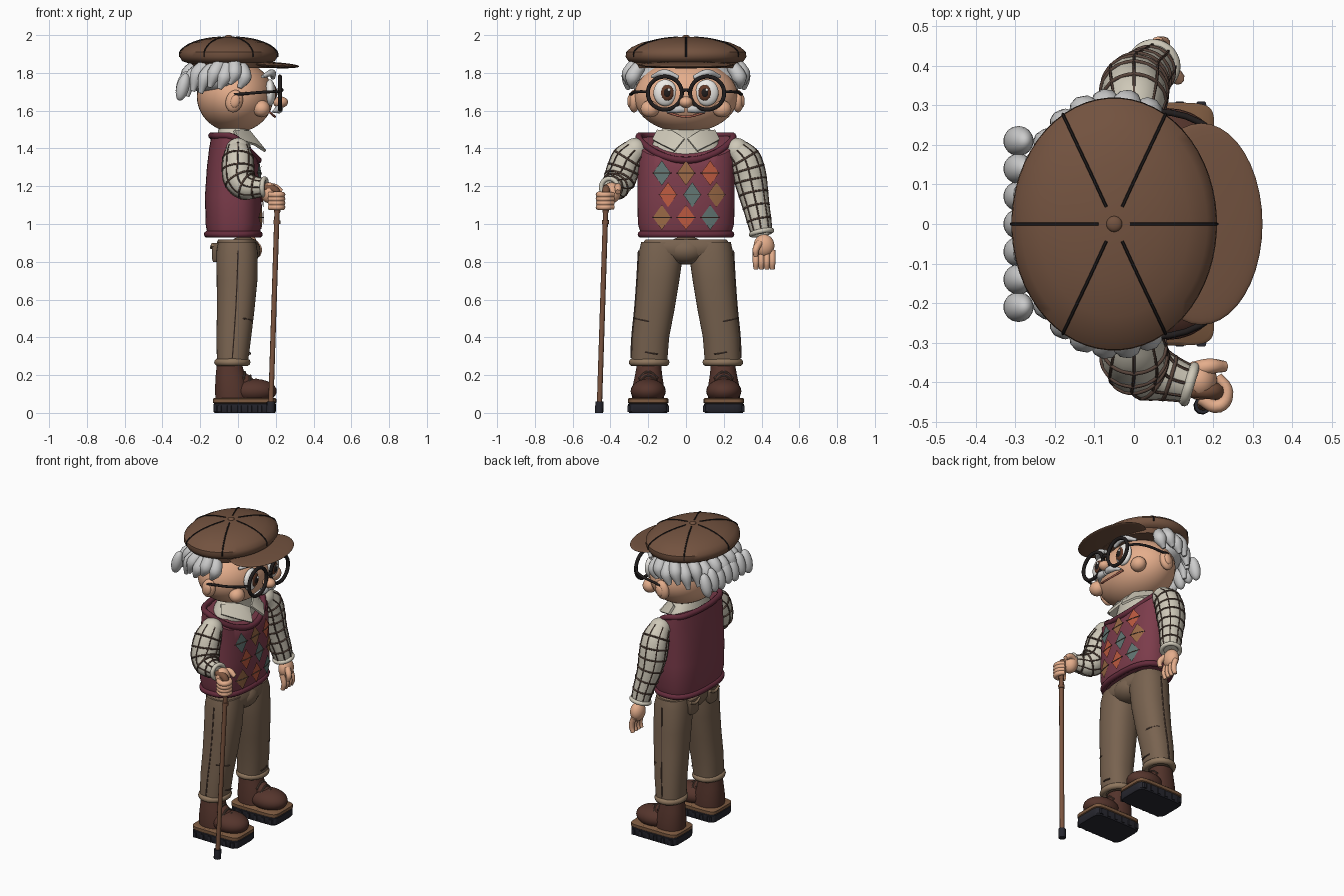
import bpy, bmesh
from math import sin, cos, pi, radians
from mathutils import Vector, Matrix, Euler

if "Cube" in bpy.data.objects:
    bpy.data.objects.remove(bpy.data.objects["Cube"])

COL = dict(skin=(.78, .42, .26), wool=(.20, .045, .07), trim=(.13, .025, .045), shirt=(.62, .58, .48),
           pants=(.19, .125, .08), hem=(.27, .18, .11), cap=(.17, .085, .05), hair=(.6, .58, .58),
           dark=(.015, .012, .012), line=(.1, .06, .045), shoe=(.09, .035, .025), welt=(.2, .1, .05),
           rubber=(.02, .02, .028), cane=(.2, .09, .05), white=(.85, .83, .8), iris=(.12, .04, .02),
           teal=(.12, .18, .17), tan=(.32, .14, .06), red=(.5, .1, .05), lip=(.4, .12, .08))
MATS = {}
for k, c in COL.items():
    MATS[k] = bpy.data.materials.new(k)
    MATS[k].diffuse_color = (*c, 1)


def finish(name, bm, mat):
    bmesh.ops.recalc_face_normals(bm, faces=bm.faces)
    me = bpy.data.meshes.new(name)
    bm.to_mesh(me)
    bm.free()
    me.materials.append(MATS[mat])
    ob = bpy.data.objects.new(name, me)
    bpy.context.collection.objects.link(ob)
    return ob


def ball(name, loc, size, mat, rot=(0, 0, 0), seg=24):
    bm = bmesh.new()
    m = Matrix.LocRotScale(Vector(loc), Euler([radians(a) for a in rot]), Vector(size))
    bmesh.ops.create_uvsphere(bm, u_segments=seg, v_segments=seg * 2 // 3, radius=1, matrix=m)
    return finish(name, bm, mat)


def outline(a, n):
    c, s = cos(a), sin(a)
    return (abs(c) ** (2 / n) * (1 if c > 0 else -1), abs(s) ** (2 / n) * (1 if s > 0 else -1))


def loft(name, rings, mat, n=2.0, seg=40, clamp=None):
    """rings: (z, centre x, centre y, radius x, radius y)"""
    bm = bmesh.new()
    rows = []
    for z, cx, cy, rx, ry in rings:
        row = []
        for i in range(seg):
            u, v = outline(2 * pi * (i + .5) / seg, n)
            x = cx + rx * u
            row.append(bm.verts.new((x, cy + ry * v, min(z, clamp(x)) if clamp else z)))
        rows.append(row)
    for a, b in zip(rows, rows[1:]):
        for i in range(seg):
            j = (i + 1) % seg
            bm.faces.new((a[i], a[j], b[j], b[i]))
    bm.faces.new(rows[0])
    bm.faces.new(rows[-1])
    return finish(name, bm, mat)


def tube(name, pts, r, mat, closed=False, smooth=True, res=3):
    cu = bpy.data.curves.new(name, 'CURVE')
    cu.dimensions, cu.bevel_depth, cu.bevel_resolution = '3D', 1.0, res
    cu.use_fill_caps, cu.resolution_u = True, 5
    sp = cu.splines.new('BEZIER')
    sp.bezier_points.add(len(pts) - 1)
    for i, (bp, p) in enumerate(zip(sp.bezier_points, pts)):
        bp.co = p
        bp.radius = r[i] if isinstance(r, (list, tuple)) else r
        bp.handle_left_type = bp.handle_right_type = 'AUTO' if smooth else 'VECTOR'
    sp.use_cyclic_u = closed
    cu.materials.append(MATS[mat])
    ob = bpy.data.objects.new(name, cu)
    bpy.context.collection.objects.link(ob)
    return ob


def hoop(name, c, u, v, r, mat, k=12):
    c, u, v = Vector(c), Vector(u), Vector(v)
    return tube(name, [c + u * cos(2 * pi * i / k) + v * sin(2 * pi * i / k) for i in range(k)], r, mat, True)


# Flat cap: crown, band, brim, button, seams
CROWN = [(1.85, .21, .27), (1.862, .245, .305), (1.885, .26, .32), (1.91, .258, .318), (1.935, .235, .29),
         (1.96, .19, .235), (1.98, .12, .15), (1.99, .04, .05)]
loft("cap_crown", [(z, -.05, 0, rx, ry) for z, rx, ry in CROWN], 'cap', seg=56)
loft("cap_band", [(1.825, -.03, 0, .21, .27), (1.855, -.04, 0, .225, .285)], 'cap')
ball("cap_brim", (.17, 0, 1.842), (.155, .255, .016), 'cap', (0, 3, 0), 40)
ball("cap_button", (-.05, 0, 1.99), (.02, .02, .011), 'cap')
for i in range(6):
    a = i * pi / 3
    tube("cap_seam", [(-.05 + rx * cos(a), ry * sin(a), z) for z, rx, ry in CROWN[2:]], .004, 'dark', res=1)

# Head
ball("head", (-.015, 0, 1.675), (.203, .275, .19), 'skin', seg=40)
ball("nose", (.225, 0, 1.645), (.04, .036, .03), 'skin')
tube("mouth", [(.17, -.1, 1.59), (.195, 0, 1.568), (.17, .1, 1.59)], .006, 'lip')
for s in (-1, 1):
    ball("ear", (-.02, s * .275, 1.65), (.045, .03, .06), 'skin', (0, 15, 0))
    ball("ear_inner", (-.015, s * .297, 1.65), (.025, .014, .035), 'skin', (0, 15, 0))
    ball("cheek", (.125, s * .19, 1.61), (.045, .05, .045), 'skin')
    ball("eye", (.17, s * .11, 1.695), (.028, .062, .07), 'white')
    ball("iris", (.19, s * .1, 1.695), (.015, .035, .042), 'iris')
    ball("pupil", (.198, s * .1, 1.695), (.011, .02, .025), 'dark')
    ball("eye_glint", (.207, s * .1 + .01, 1.71), (.006, .008, .008), 'white', seg=12)
    tube("eyebrow", [(.185, s * .04, 1.775), (.18, s * .11, 1.8), (.13, s * .18, 1.78)], [.012, .02, .009], 'hair')
    tube("moustache", [(.215, s * .008, 1.607), (.215, s * .05, 1.607), (.185, s * .1, 1.594)],
         [.018, .022, .006], 'hair')
    hoop("glasses_rim", (.222, s * .112, 1.693), (0, .09, 0), (0, 0, .087), .011, 'dark', 16)
    tube("glasses_temple", [(.222, s * .2, 1.70), (.17, s * .255, 1.70), (-.02, s * .295, 1.685)], .008, 'dark')
tube("glasses_bridge", [(.222, -.026, 1.7), (.232, 0, 1.71), (.222, .026, 1.7)], .009, 'dark')

# Hair: underlying mass, side locks, low back curls
ball("hair_mass", (-.085, 0, 1.765), (.17, .275, .1), 'hair', seg=32)
for i in range(17):
    a = radians(68 + i * 14)
    back = max(0, -cos(a))
    z = 1.775 + .02 * (i % 2)
    p, q = Vector((-.04 + .15 * cos(a), .265 * sin(a), z + .06)), Vector((-.05 + .22 * cos(a), .305 * sin(a), z))
    tube("hair_lock", [p, q, q + Vector((-.025, .005 * sin(a), -.055 - .05 * back))], [.035, .04, .012], 'hair')
for i in range(-3, 4):
    ball("hair_curl", (-.292, i * .07, 1.735 - .01 * (i % 2)), (.034, .038, .075), 'hair', (0, 15, 0), 18)

# Neck and collar
loft("shirt_front", [(1.3, -.02, 0, .1, .2), (1.4, -.03, 0, .1, .19), (1.46, -.03, 0, .085, .16),
                     (1.51, -.02, 0, .08, .12)], 'shirt')
for s in (-1, 1):
    bm = bmesh.new()
    P = [(.09, .008, 1.45), (.06, .07, 1.49), (-.02, .15, 1.495), (0, .175, 1.445), (.09, .13, 1.42), (.145, .06, 1.385)]
    vs = [bm.verts.new((x, s * y, z)) for x, y, z in P]
    for f in ((0, 1, 5), (1, 4, 5), (1, 2, 3, 4)):
        bm.faces.new([vs[i] for i in f])
    ob = finish("collar_flap", bm, 'shirt')
    md = ob.modifiers.new("thick", 'SOLIDIFY')
    md.thickness, md.offset = .014, 0

# Vest with sloping neckline
loft("vest", [(.935, -.025, 0, .135, .235), (1.0, -.022, 0, .15, .255), (1.15, -.025, 0, .15, .258),
              (1.3, -.025, 0, .14, .258), (1.4, -.025, 0, .128, .262), (1.465, -.03, 0, .112, .258)],
     'wool', 2.6, 56, lambda x: 1.465 - .9 * max(0, x + .03))
hem = [outline(2 * pi * i / 24, 2.6) for i in range(24)]
tube("vest_hem", [(-.025 + .138 * u, .238 * v, .945) for u, v in hem], .018, 'trim', True)
N = [(-.13, .12, 1.467), (-.1, .21, 1.467), (-.03, .25, 1.462), (.03, .215, 1.415), (.085, .12, 1.36)]
tube("vest_neck_trim", [(-.14, 0, 1.467)] + N + [(.108, 0, 1.338)] + [(x, -y, z) for x, y, z in N[::-1]],
     .018, 'trim', True)

# Argyle diamonds, laid on the vest front
def front_x(y, z):
    return -.022 + (.15 - .07 * max(0, z - 1.15)) * (1 - abs(y / .258) ** 2.6) ** (1 / 2.6)


for r, (z0, y0, cols) in enumerate([(1.27, 0, ('teal', 'tan', 'red')), (1.155, .033, ('red', 'teal', 'tan')),
                                    (1.035, 0, ('tan', 'red', 'teal'))]):
    for c, col in enumerate(cols):
        yc = y0 + (c - 1) * .128
        bm = bmesh.new()
        vs = [bm.verts.new((front_x(y, z) + .006, y, z)) for y, z in
              ((yc, z0), (yc - .047, z0), (yc, z0 + .066), (yc + .047, z0), (yc, z0 - .066))]
        for i in range(4):
            bm.faces.new((vs[0], vs[1 + i], vs[1 + (i + 1) % 4]))
        finish("argyle_diamond", bm, col)
        tube("argyle_stitch", [(front_x(y, z0) + .007, y, z0) for y in (yc - .05, yc, yc + .05)], .0025, 'line', res=1)

# Sleeves with checked lines
def sleeve(name, pts, rad):
    pts = [Vector(p) for p in pts]
    tube(name, pts, rad, 'shirt', res=6)
    ball(name + "_shoulder", pts[0], [rad[0]] * 3, 'shirt')
    lines = [[] for _ in range(8)]
    for i, p in enumerate(pts):
        t = (pts[min(i + 1, len(pts) - 1)] - pts[max(i - 1, 0)]).normalized()
        u = t.cross(Vector((0, 1, 0))).normalized()
        v = t.cross(u)
        for k, L in enumerate(lines):
            L.append(p + (u * cos(k * pi / 4) + v * sin(k * pi / 4)) * rad[i])
        if 0 < i < len(pts) - 1:
            hoop(name + "_check", p, u * rad[i], v * rad[i], .005, 'line', 10)
    for L in lines:
        tube(name + "_stripe", L, .004, 'line', res=1)
    hoop(name + "_cuff", pts[-1], u * rad[-1], v * rad[-1], .013, 'shirt')


sleeve("left_sleeve", [(0, .27, 1.39), (0, .31, 1.345), (0, .33, 1.29), (.002, .343, 1.23), (.01, .357, 1.16),
                       (.025, .372, 1.09), (.04, .387, 1.02), (.05, .4, .955)],
       [.065, .08, .084, .083, .076, .068, .062, .055])
sleeve("right_sleeve", [(0, -.27, 1.39), (0, -.31, 1.345), (0, -.333, 1.29), (.01, -.352, 1.235),
                        (.045, -.375, 1.2), (.09, -.39, 1.195), (.14, -.405, 1.195)],
       [.065, .08, .083, .082, .072, .056, .045])

# Hands
ball("left_palm", (.06, .413, .885), (.042, .055, .06), 'skin')
for i in range(4):
    y = .37 + i * .029
    tube("left_finger", [(.06, y, .86), (.075, y, .80), (.065, y, .762)], [.017, .017, .013], 'skin')
tube("left_thumb", [(.085, .39, .9), (.11, .37, .865), (.105, .37, .83)], [.02, .018, .012], 'skin')
ball("right_palm", (.165, -.395, 1.165), (.045, .05, .055), 'skin')
for i in range(4):
    z = 1.155 - i * .022
    tube("right_finger", [(.165, -.44, z), (.215, -.46, z), (.235, -.425, z), (.21, -.385, z)],
         [.016, .017, .016, .013], 'skin')
tube("right_thumb", [(.15, -.37, 1.18), (.19, -.36, 1.195), (.23, -.36, 1.17)], [.022, .02, .014], 'skin')

# Walking cane
tube("cane_shaft", [(.174, -.458, .05), (.207, -.425, 1.08)], .014, 'cane', smooth=False)
tube("cane_handle", [(.207, -.425, 1.06), (.212, -.424, 1.14), (.195, -.422, 1.18), (.15, -.42, 1.19)],
     [.016, .02, .022, .02], 'cane')
ball("cane_handle_end", (.15, -.42, 1.19), (.02, .02, .02), 'cane')
tube("cane_collar", [(.206, -.426, 1.0), (.207, -.4255, 1.02)], .019, 'cane', smooth=False)
tube("cane_tip", [(.172, -.46, 0), (.174, -.458, .06)], .022, 'rubber', smooth=False)

# Trousers
loft("hips", [(.80, -.005, 0, .08, .12), (.85, -.005, 0, .112, .23), (.89, -.005, 0, .112, .235),
              (.918, -.005, 0, .1, .215)], 'pants', 2.5)
ball("fly_panel", (.03, 0, .86), (.09, .11, .075), 'pants')
for s in (-1, 1):
    loft("trouser_leg", [(.26, -.03, s * .195, .082, .095), (.4, -.022, s * .187, .092, .098),
                         (.55, -.012, s * .165, .1, .105), (.7, -.005, s * .147, .108, .112),
                         (.85, -.005, s * .132, .11, .118), (.905, -.005, s * .127, .1, .11)], 'pants', 2.3)
    hoop("trouser_cuff", (-.03, s * .195, .268), (.076, 0, 0), (0, .088, 0), .02, 'hem')
    tube("trouser_side_seam", [(0, s * .251, .86), (-.005, s * .26, .7), (-.012, s * .271, .55), (-.022, s * .286, .4),
                               (-.03, s * .291, .29)], .004, 'line', res=1)
    for z, y in ((.31, .2), (.48, .22)):
        tube("trouser_crease", [(.062 + .06 * (z - .3), s * (y - .05), z), (.062 + .06 * (z - .3), s * y, z + .008),
                                (.03, s * (y + .05), z + .02)], .004, 'line', res=1)
    loft("back_pocket", [(.80, -.118, s * .1, .014, .03), (.815, -.118, s * .1, .02, .042),
                         (.9, -.118, s * .1, .02, .045)], 'pants', 5)
    tube("pocket_flap", [(-.135, s * .055, .89), (-.14, s * .1, .875), (-.135, s * .145, .89)], .009, 'hem')

    # Shoes
    loft("rubber_sole", [(0, .035, s * .2, .16, .1), (.008, .035, s * .2, .166, .106), (.047, .035, s * .2, .166, .106),
                         (.05, .035, s * .2, .16, .1)], 'rubber', 7)
    loft("shoe_welt", [(.048, .035, s * .2, .158, .098), (.054, .035, s * .2, .168, .107),
                       (.074, .035, s * .2, .168, .107), (.08, .035, s * .2, .16, .1)], 'welt', 7)
    loft("shoe_ankle", [(.075, -.03, s * .2, .09, .085), (.13, -.032, s * .2, .09, .085),
                        (.2, -.04, s * .198, .078, .072), (.25, -.045, s * .196, .068, .065)], 'shoe', 2.2)
    ball("shoe_toe", (.085, s * .2, .115), (.12, .093, .065), 'shoe')
    ball("shoe_tongue", (.03, s * .2, .165), (.075, .05, .045), 'shoe', (0, 35, 0))
    for i in range(3):
        x, z = .03 + .03 * i, .216 - .02 * i
        tube("shoe_lace", [(x, s * .2 - .05, z - .035), (x + .005, s * .2, z), (x, s * .2 + .05, z - .035)],
             .007, 'line', res=2)
    for i in range(6):
        x = -.1 + .054 * i
        loft("sole_ridge", [(.006, x, s * .2, .014, .11), (.04, x, s * .2, .014, .11)], 'rubber', 8, 20)

# Turn curves into meshes and shade smooth
bpy.ops.object.select_all(action='SELECT')
bpy.context.view_layer.objects.active = next(o for o in bpy.data.objects if o.type == 'CURVE')
bpy.ops.object.convert(target='MESH')
bpy.ops.object.select_all(action='SELECT')
bpy.ops.object.shade_smooth_by_angle(angle=radians(40))

for m in bpy.data.materials:
    if m.users and not m.is_grease_pencil:
        m.use_nodes = True
        m.node_tree.nodes["Principled BSDF"].inputs["Base Color"].default_value = m.diffuse_color
